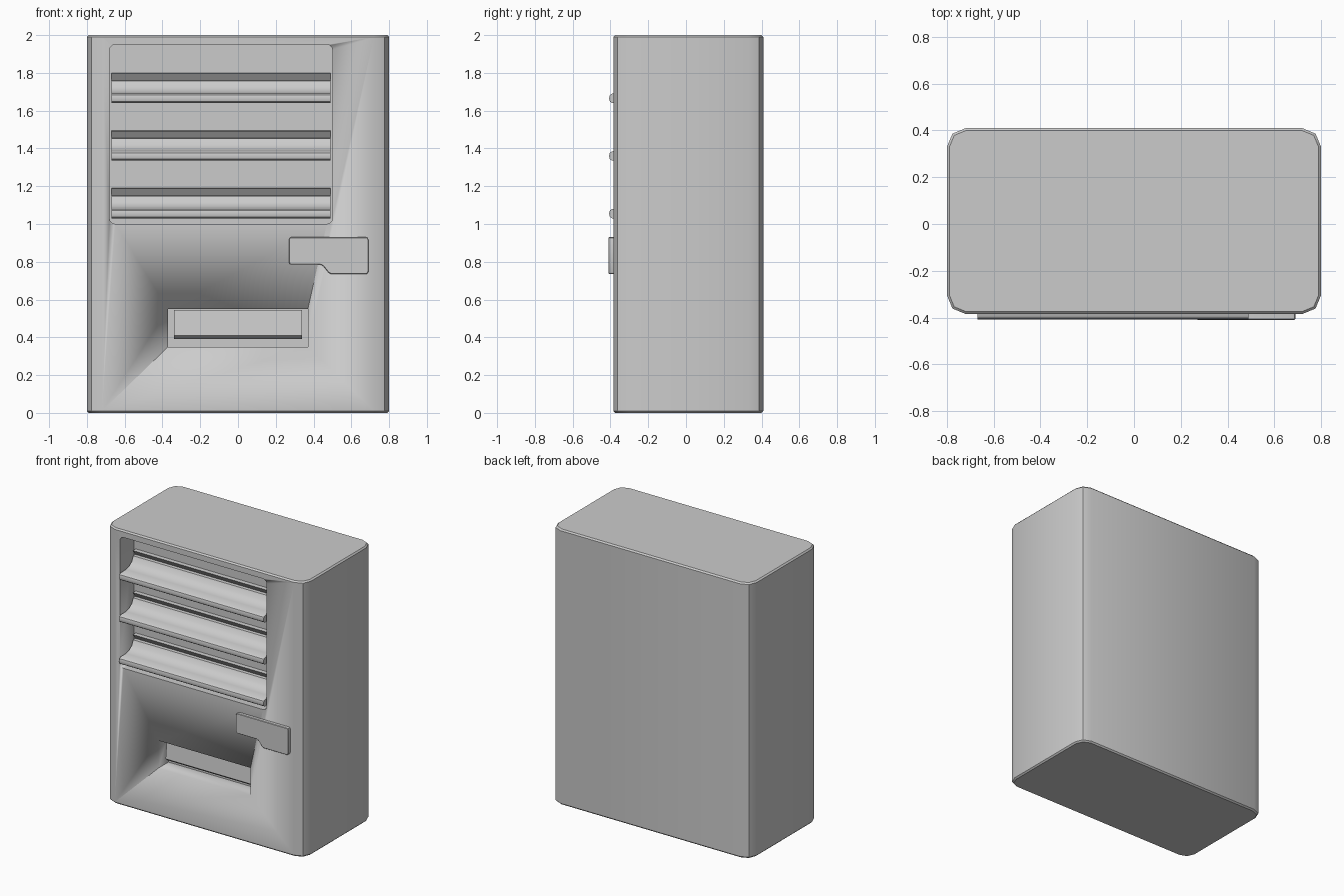
import bpy, bmesh, math

if "Cube" in bpy.data.objects:
    bpy.data.objects.remove(bpy.data.objects["Cube"])

FRONT, BACK = -0.385, 0.41


def finish(bm, name, smooth=True):
    bmesh.ops.recalc_face_normals(bm, faces=bm.faces)
    me = bpy.data.meshes.new(name)
    bm.to_mesh(me)
    bm.free()
    ob = bpy.data.objects.new(name, me)
    bpy.context.collection.objects.link(ob)
    if smooth:
        bpy.ops.object.select_all(action='DESELECT')
        ob.select_set(True)
        bpy.context.view_layer.objects.active = ob
        bpy.ops.object.shade_smooth_by_angle(angle=math.radians(35))
    return ob


def bevel(bm, edges, width, segments):
    bmesh.ops.bevel(bm, geom=edges, offset=width, offset_type='OFFSET',
                    segments=segments, profile=0.5, affect='EDGES')


def prism(name, pts, axis, lo, hi, corner=0.0, segments=2, rim=0.0):
    """Extrude a profile along x (pts = y,z), y (pts = x,z) or z (pts = x,y)."""
    bm = bmesh.new()
    i = "xyz".index(axis)

    def place(p, d):
        c = list(p)
        c.insert(i, d)
        return c
    face = bm.faces.new([bm.verts.new(place(p, lo)) for p in pts])
    ext = bmesh.ops.extrude_face_region(bm, geom=[face])
    for v in ext['geom']:
        if isinstance(v, bmesh.types.BMVert):
            v.co[i] = hi
    bm.normal_update()
    along = [e for e in bm.edges if abs(e.verts[0].co[i] - e.verts[1].co[i]) > 1e-6]
    if corner:
        bevel(bm, along, corner, segments)
    if rim:
        ends = [e for e in bm.edges if abs(e.verts[0].co[i] - e.verts[1].co[i]) < 1e-6]
        bevel(bm, ends, rim, 1)
    return finish(bm, name)


def rect(x0, x1, y0, y1):
    return [(x0, y0), (x1, y0), (x1, y1), (x0, y1)]


# Cabinet with rounded upright corners
body = prism("cabinet", rect(-0.8, 0.8, FRONT, BACK), 'z', 0, 2,
             corner=0.08, segments=2, rim=0.01)

# Display window and delivery bay recesses
window = prism("window_cutter", rect(-0.68, 0.50, 1.0, 1.95), 'y', -0.6, -0.22,
               corner=0.03, segments=3)
bay = prism("bay_cutter", rect(-0.37, 0.37, 0.35, 0.55), 'y', -0.6, -0.27)
for cutter in (window, bay):
    mod = body.modifiers.new(cutter.name, 'BOOLEAN')
    mod.operation = 'DIFFERENCE'
    mod.solver = 'EXACT'
    mod.object = cutter
    cutter.hide_render = True
    cutter.hide_set(True)

# Display shelves: rolled front lip, scooped top, undercut back rail
shelf = [(-0.215, 0.0), (-0.392, 0.0), (-0.403, 0.008), (-0.408, 0.025),
         (-0.403, 0.042), (-0.392, 0.05), (-0.33, 0.052), (-0.29, 0.062),
         (-0.262, 0.085), (-0.245, 0.118), (-0.222, 0.120), (-0.25, 0.158),
         (-0.215, 0.160)]
for n, z in enumerate((1.03, 1.335, 1.64)):
    prism(f"shelf_{n + 1}", [(y, z + h) for y, h in shelf], 'x', -0.67, 0.49)

# Delivery flap hanging inside the bay, bottom edge chamfered
prism("delivery_flap", [(-0.265, 0.545), (-0.33, 0.545), (-0.345, 0.41),
                        (-0.32, 0.39), (-0.265, 0.39)], 'x', -0.34, 0.34)

# Stepped payment panel
prism("payment_panel", [(0.27, 0.93), (0.69, 0.93), (0.69, 0.735), (0.485, 0.735),
                        (0.445, 0.785), (0.27, 0.785)], 'y', -0.41, -0.37,
      corner=0.012, segments=2, rim=0.003)
